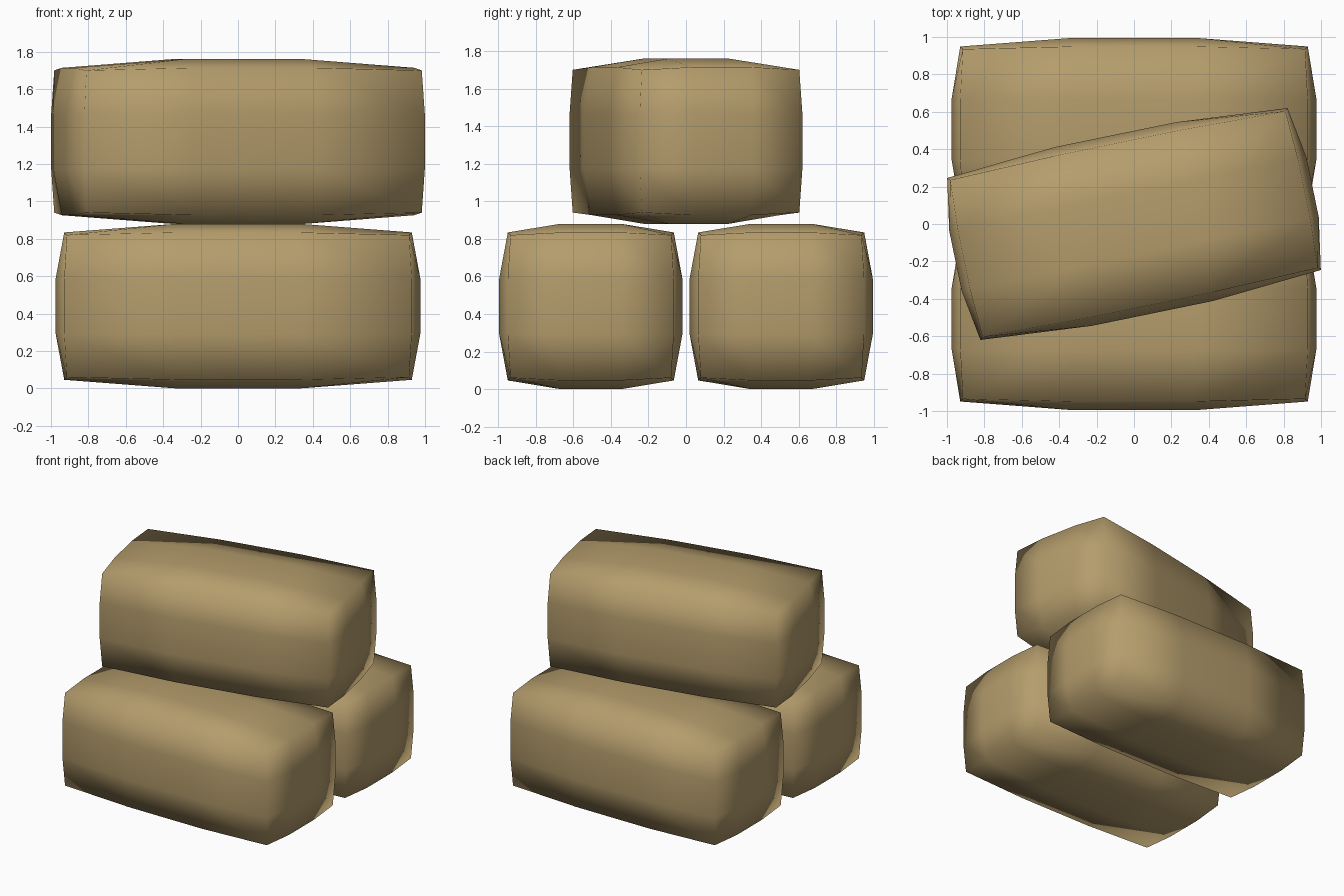
import bpy, bmesh
from math import radians
from mathutils import Vector

cube = bpy.data.objects.get("Cube")
if cube:
    bpy.data.objects.remove(cube, do_unlink=True)

# Burlap colour
burlap = bpy.data.materials.new("tan burlap")
burlap.use_nodes = True
COLOUR = (0.46, 0.335, 0.15, 1)
burlap.diffuse_color = COLOUR
burlap.node_tree.nodes["Principled BSDF"].inputs["Base Color"].default_value = COLOUR

HALF = Vector((0.975, 0.488, 0.44))   # half size of one sack
INNER = Vector((0.33, 0.163, 0.147))  # half size of the flat middle of each side
TUCK = {1: 0, 2: 0.046, 3: 0.06}      # how far sides, edges and corners pull in


def make_sack(name, location, turn=0):
    """A box cut three by three on every side, with bulging sides."""
    bm = bmesh.new()
    bmesh.ops.create_cube(bm, size=2)
    bmesh.ops.subdivide_edges(bm, edges=bm.edges[:], cuts=2, use_grid_fill=True)
    for v in bm.verts:
        outer = [abs(c) > 0.9 for c in v.co]
        tuck = TUCK[sum(outer)]
        for i in range(3):
            size = HALF[i] - tuck if outer[i] else INNER[i]
            v.co[i] = size if v.co[i] > 0 else -size
    bmesh.ops.recalc_face_normals(bm, faces=bm.faces[:])
    for f in bm.faces:
        f.smooth = True
    mesh = bpy.data.meshes.new(name)
    bm.to_mesh(mesh)
    bm.free()
    mesh.materials.append(burlap)
    sack = bpy.data.objects.new(name, mesh)
    sack.location = location
    sack.rotation_euler.z = radians(turn)
    bpy.context.collection.objects.link(sack)


# Two sacks side by side, one laid askew on top
make_sack("front_sack", (0, -0.507, HALF.z))
make_sack("back_sack", (0, 0.507, HALF.z))
make_sack("top_sack", (0, 0, HALF.z * 3), 11.6)
